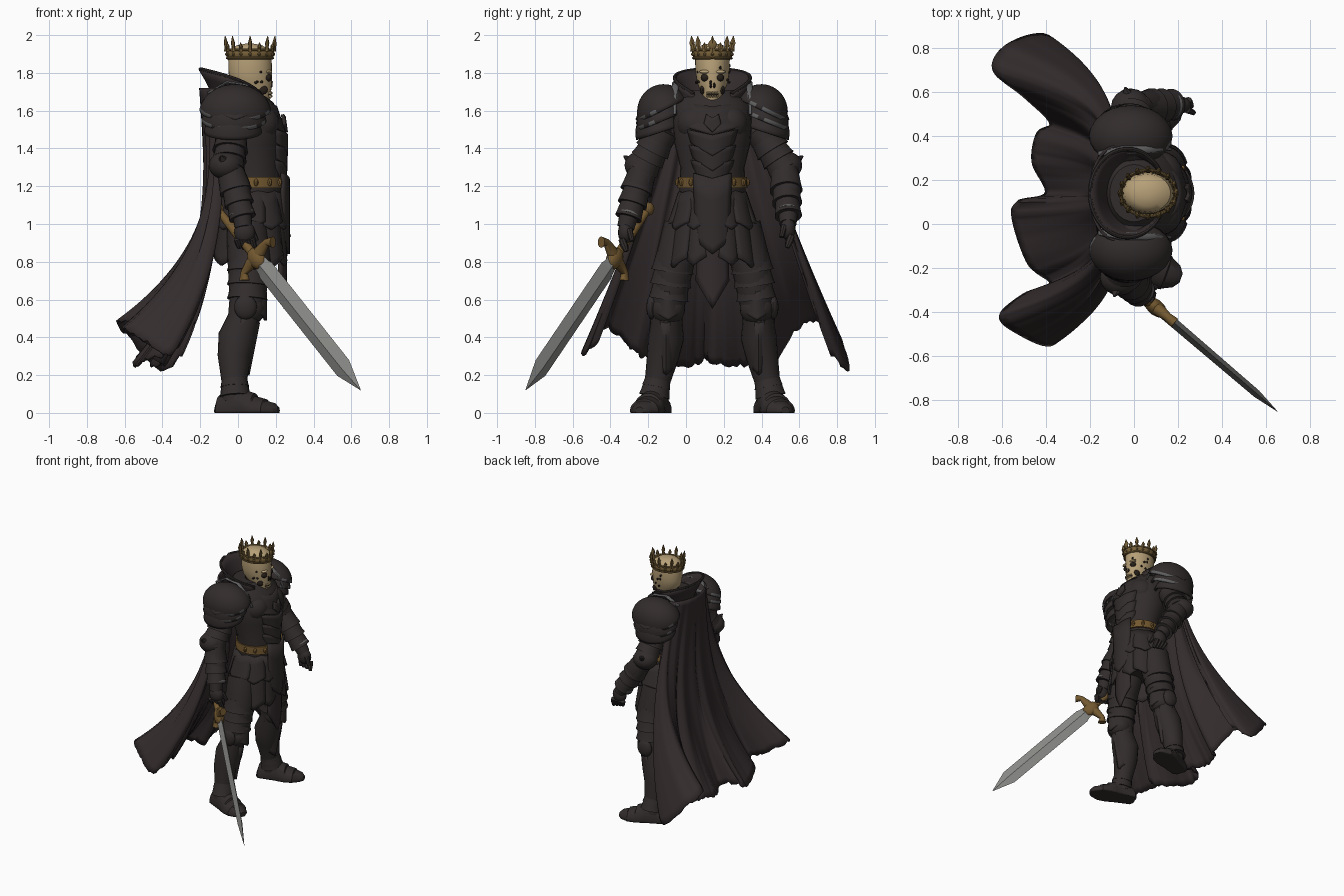
import bpy, bmesh, math, random
from math import sin, cos, pi, radians
from mathutils import Vector, Matrix

random.seed(4)
if "Cube" in bpy.data.objects:
    bpy.data.objects.remove(bpy.data.objects["Cube"])
MID = 0.14  # the figure's own centre line in y


def material(name, *rgb):
    m = bpy.data.materials.new(name)
    m.use_nodes = True
    m.diffuse_color = (*rgb, 1)
    m.node_tree.nodes["Principled BSDF"].inputs["Base Color"].default_value = (*rgb, 1)
    return m


ARMOUR = material("blackened_armour", .032, .025, .025)
CLOTH = material("cape_cloth", .034, .025, .026)
GOLD = material("old_gold", .17, .098, .029)
CROWN = material("crown_bronze", .18, .115, .04)
BONE = material("bone", .47, .35, .185)
STEEL = material("blade_steel", .25, .25, .24)
WORN = material("worn_edge", .12, .12, .12)
HOLLOW = material("hollow_black", .02, .014, .01)


def make(name, verts, faces, mat, thick=0, angle=38):
    me = bpy.data.meshes.new(name)
    me.from_pydata([tuple(v) for v in verts], [], faces)
    bm = bmesh.new()
    bm.from_mesh(me)
    bmesh.ops.recalc_face_normals(bm, faces=bm.faces)
    bm.to_mesh(me)
    bm.free()
    me.materials.append(mat)
    me.shade_smooth()
    me.set_sharp_from_angle(angle=radians(angle))
    ob = bpy.data.objects.new(name, me)
    bpy.context.collection.objects.link(ob)
    if thick:
        mod = ob.modifiers.new("thickness", "SOLIDIFY")
        mod.thickness, mod.offset = thick, 0
    return ob


def grid(name, rows, mat, thick=0, closed=False, caps=False, angle=38):
    n = len(rows[0])
    faces = [(r * n + c, r * n + (c + 1) % n, (r + 1) * n + (c + 1) % n, (r + 1) * n + c)
             for r in range(len(rows) - 1) for c in range(n if closed else n - 1)]
    if caps:
        faces += [tuple(range(n)), tuple(range((len(rows) - 1) * n, len(rows) * n))]
    return make(name, [v for row in rows for v in row], faces, mat, thick, angle)


def tube(name, stations, mat, n=20, flat=False, caps=True, thick=0, angle=38):
    """Loft of ellipses (x, y, z, depth radius, side radius) along a path."""
    pts = [Vector(s[:3]) for s in stations]
    rows = []
    for i, s in enumerate(stations):
        t = pts[min(i + 1, len(pts) - 1)] - pts[max(i - 1, 0)]
        t = Vector((0, 0, 1)) if flat else t.normalized()
        e1 = Vector((0, 1, 0)).cross(t).normalized()
        e2 = t.cross(e1)
        rows.append([pts[i] + e1 * s[3] * cos(a) + e2 * s[-1] * sin(a)
                     for a in (2 * pi * k / n for k in range(n))])
    return grid(name, rows, mat, thick, True, caps, angle)


def ball(name, loc, radii, mat, rot=(0, 0, 0), cut=None, seg=16):
    bm = bmesh.new()
    bmesh.ops.create_uvsphere(bm, u_segments=seg, v_segments=seg, radius=1)
    if cut is not None:
        bmesh.ops.delete(bm, geom=[v for v in bm.verts if v.co.z < cut], context="VERTS")
    bmesh.ops.scale(bm, vec=radii, verts=bm.verts)
    verts = [v.co.copy() for v in bm.verts]
    faces = [[v.index for v in f.verts] for f in bm.faces]
    bm.free()
    ob = make(name, verts, faces, mat, 0 if cut is None else .014)
    ob.location, ob.rotation_euler = loc, rot
    return ob


def plate(name, loc, top, bottom, height, point, mat=ARMOUR, yaw=0, curve=.04, lean=0):
    """Curved plate hanging down, with a central point and an outward lean."""
    rows = []
    for t in (0, .3, .6, .9, 1):
        rows.append([(lean * t - curve * v * v, v * (top + (bottom - top) * t),
                      -height * t - point * (1 - abs(v)) * (.4 + .6 * t))
                     for v in (k / 4 for k in range(-4, 5))])
    ob = grid(name, rows, mat, .016)
    ob.location, ob.rotation_euler = loc, (0, 0, yaw)
    return ob


def lames(name, a, b, r0, r1, count):
    """Overlapping flared bands from a to b."""
    a, b = Vector(a), Vector(b)
    for i in range(count):
        p, q = a.lerp(b, i / count), a.lerp(b, (i + 1.25) / count)
        r = r0 + (r1 - r0) * i / count
        tube(f"{name}_{i + 1}", [(*p, r * .9, r * .9), (*p.lerp(q, .75), r, r),
                                 (*q, r * 1.06, r * 1.06), (*q, r * .8, r * .8)], ARMOUR, 18)


# Torso, breastplate and belt
tube("torso", [(.05, MID, .9, .12, .16), (.07, MID, 1.05, .14, .17), (.09, MID, 1.2, .15, .175),
               (.08, MID, 1.3, .15, .17), (.06, MID, 1.42, .175, .2), (.05, MID, 1.54, .19, .21),
               (.02, MID, 1.64, .17, .2), (0, MID, 1.71, .11, .13)], ARMOUR, 28, True)
tube("belt", [(.09, MID, 1.19, .165, .185), (.09, MID, 1.25, .163, .183)], GOLD, 28, True)
for i in range(4):
    plate(f"belly_lame_{i + 1}", (.258 - .003 * i, MID, 1.5 - .08 * i), .13 - .01 * i,
          .11 - .01 * i, .07, .07, curve=.06)
plate("breastplate", (.2, MID, 1.64), .14, .17, .12, .05, curve=.08, lean=.05)
plate("chest_crest", (.246, MID, 1.58), .03, .045, .05, .045, curve=.012, lean=.01)
for s in (-1, 1):
    for a in (38, 62, 88):
        ball("belt_stud", (.09 + .166 * cos(radians(a)), MID + s * .186 * sin(radians(a)), 1.22),
             (.012, .012, .02), GOLD, seg=8)
    ball("breast_swell", (.12, MID + s * .09, 1.53), (.1, .1, .1), ARMOUR)

# Skirt of hanging plates and the long front panel
plate("front_panel", (.258, MID, 1.2), .07, .085, .5, .15, CLOTH, curve=.03, lean=-.01)
plate("front_panel_upper", (.266, MID, 1.27), .1, .085, .36, .07, curve=.035)
for s in (-1, 1):
    side = "left" if s > 0 else "right"
    for j, (ang, size, drop, lean) in enumerate(((30, .07, .35, .03), (62, .08, .36, .06),
                                                 (98, .09, .38, .08), (140, .1, .35, .06))):
        a = radians(ang)
        place = (.08 + .16 * cos(a), MID + s * .175 * sin(a), 1.18)
        plate(f"{side}_skirt_plate_{j + 1}", place, size * .8, size, drop, .05, yaw=s * a, lean=lean)
        plate(f"{side}_skirt_overlap_{j + 1}", place, size * .85, size, .17, .04, yaw=s * a, lean=lean * .8)

# Legs and boots
for s in (-1, 1):
    side = "left" if s > 0 else "right"
    y = lambda u: MID + s * u
    tube(f"{side}_leg", [(.05, y(.14), .98, .11, .12), (.06, y(.2), .8, .115, .105),
                         (.05, y(.23), .6, .095, .09), (.03, y(.24), .5, .085, .08),
                         (-.005, y(.245), .4, .1, .095), (-.02, y(.262), .3, .088, .085),
                         (-.02, y(.29), .17, .068, .068), (-.02, y(.3), .06, .07, .065)], ARMOUR)
    lames(f"{side}_thigh_lame", (.06, y(.2), .84), (.05, y(.23), .62), .108, .098, 3)
    ball(f"{side}_knee_guard", (.06, y(.235), .55), (.085, .09, .085), ARMOUR)
    plate(f"{side}_knee_flap", (.145, y(.235), .66), .05, .08, .12, .05, curve=.07)
    plate(f"{side}_shin_guard", (.108, y(.245), .5), .08, .045, .24, .06, curve=.09, lean=-.055)
    ball(f"{side}_knee_fin", (.04, y(.32), .56), (.06, .03, .065), ARMOUR)
    lames(f"{side}_ankle_lame", (-.02, y(.285), .2), (-.015, y(.305), .1), .072, .085, 2)
    profile = [(-.125, .03, .04), (-.11, .08, .06), (-.03, .135, .068), (.03, .13, .074),
               (.035, .11, .077), (.09, .092, .085), (.095, .076, .085), (.15, .062, .08),
               (.155, .052, .074), (.2, .04, .052), (.222, .02, .022)]
    boot = tube(f"{side}_boot", [(x, 0, .012, h, w) for x, h, w in profile], ARMOUR, 24)
    for v in boot.data.vertices:
        v.co.z = max(v.co.z, 0)
    boot.location, boot.rotation_euler = (.005, y(.31), 0), (0, 0, s * radians(20))

# Shoulders, arms and hands
ARM_PATHS = {-1: [(-.03, .26, 1.5), (-.05, .365, 1.3), (-.01, .395, 1.2), (.02, .44, 1.05), (.03, .46, .98)],
             1: [(-.02, .25, 1.5), (0, .375, 1.3), (.07, .395, 1.2), (.16, .4, 1.06), (.2, .4, 1)]}
for s, path in ARM_PATHS.items():
    side = "left" if s > 0 else "right"
    pts = [Vector((x, MID + s * u, z)) for x, u, z in path]
    tube(f"{side}_arm", [(*p, r, r) for p, r in zip(pts, (.085, .076, .076, .052, .045))], ARMOUR)
    lames(f"{side}_upper_arm_lame", pts[0].lerp(pts[1], .25), pts[1], .09, .082, 3)
    lames(f"{side}_forearm_lame", pts[1].lerp(pts[2], .4), pts[3], .082, .062, 3)
    ball(f"{side}_elbow_guard", pts[1] + Vector((-.015, s * .015, .01)), (.09, .085, .075), ARMOUR)
    out = pts[1] + Vector((-.02, s * .05, .02))
    tube(f"{side}_elbow_spike", [(*out, .05, .04), (*(out + Vector((-.02, s * .055, .04))), .004, .004)], ARMOUR, 8)
    tube(f"{side}_wrist_cuff", [(*pts[3].lerp(pts[2], .1), .066, .062), (*pts[3], .072, .068)], WORN, 18)
    hand = pts[4]
    ball(f"{side}_palm", hand + Vector((.005, 0, -.025)), (.055, .04, .06), ARMOUR)
    for k in range(4):
        base = hand + Vector((.045 - .027 * k, s * .02, -.06))
        tip = base + Vector((.015, -s * .025, -.065 + .006 * k))
        tube(f"{side}_finger_{k + 1}", [(*base, .017, .018), (*base.lerp(tip, .5), .017, .02),
                                        (*tip, .012, .012)], ARMOUR, 8)
    tube(f"{side}_thumb", [(*(hand + Vector((.04, -s * .02, -.01))), .018, .018),
                           (*(hand + Vector((.07, -s * .035, -.07))), .012, .012)], ARMOUR, 8)
    # overlapping shoulder domes with worn lower rims
    for i in range(3):
        dome = ball(f"{side}_shoulder_plate_{i + 1}", (-.015 - .006 * i, MID + s * (.25 + .012 * i), 1.585 - .06 * i),
                    (.185 - .018 * i, .14 - .008 * i, .15), ARMOUR, (-s * radians(26 - 4 * i), 0, 0), .1, 24)
        dome.data.materials.append(WORN)
        low = min(v.co.z for v in dome.data.vertices)
        for f in dome.data.polygons:
            if f.center.z < low + .02 and f.index % 2 and i < 2:
                f.material_index = 1
    plate(f"{side}_shoulder_scallop", (-.015, MID + s * .355, 1.67), .07, .11, .08, .04,
          yaw=s * pi / 2, curve=.05, lean=.045)
    for k in range(7):
        a = radians(-60 + 20 * k)
        ball(f"{side}_shoulder_rivet", (.16 * sin(a) - .015, MID + s * (.25 + .12 * cos(a)), 1.65),
             (.009, .009, .009), WORN, seg=8)
    tube(f"{side}_shoulder_ridge", [(.165, MID + s * .2, 1.58, .008, .008), (.12, MID + s * .2, 1.67, .008, .013),
                                    (.04, MID + s * .195, 1.735, .008, .018), (-.06, MID + s * .195, 1.75, .008, .018),
                                    (-.16, MID + s * .18, 1.69, .008, .012)], WORN, 8)

# Flared collar, open at the front
rows = []
for t in (0, .25, .5, .75, 1):
    row = []
    for k in range(-20, 21):
        f = k / 20
        a = radians(150) * f
        c, d = cos(a), sin(a)
        row.append((-.03 * t + .02 * (1 - t) - (.13 + .04 * t * t) * c, MID + (.14 + .06 * t) * d,
                    1.62 - .03 * f * f + t * (.2 - .1 * f ** 2)))
    rows.append(row)
grid("collar", rows, CLOTH, .018)
tube("collar_edge", [(*p, .01, .01) for p in rows[-1]], ARMOUR, 8)

# Skull
tube("skull", [(.13, MID, 1.625, .03, .028), (.115, MID, 1.655, .055, .048), (.09, MID, 1.7, .085, .062),
               (.07, MID, 1.745, .11, .08), (.065, MID, 1.8, .115, .09), (.063, MID, 1.88, .115, .092),
               (.062, MID, 1.92, .104, .086), (.06, MID, 1.945, .07, .06), (.06, MID, 1.955, .02, .02)], BONE, 28, True)
tube("neck", [(.03, MID, 1.6, .07, .065), (.045, MID, 1.72, .07, .06)], HOLLOW, 16, True)
for s in (-1, 1):
    ball("eye_socket", (.158, MID + s * .037, 1.775), (.021, .025, .021), HOLLOW)
    ball("cheek_hollow", (.13, MID + s * .052, 1.71), (.028, .014, .024), HOLLOW)
    ball("brow", (.163, MID + s * .038, 1.806), (.018, .032, .01), BONE)
    ball("nostril", (.174, MID + s * .009, 1.735), (.009, .008, .016), HOLLOW, seg=8)
ball("mouth", (.152, MID, 1.685), (.026, .035, .016), HOLLOW)
for k in range(-3, 4):
    for z in (1.694, 1.676):
        ball("tooth", (.177 - .0011 * k * k, MID + k * .009, z), (.006, .0038, .007), BONE, seg=8)
for k in range(14):
    a, z = random.uniform(-1.9, 1.9), random.uniform(1.74, 1.86)
    ball("skull_pit", (.065 + .112 * cos(a), MID + .088 * sin(a), z), (.008, .008, random.uniform(.005, .01)), HOLLOW, seg=8)

# Crown
tube("crown_band", [(.064, MID, 1.875, .119, .097), (.064, MID, 1.895, .122, .101), (.064, MID, 1.925, .125, .105)],
     CROWN, 32, True, False, .008)
for z, r in ((1.878, .122), (1.922, .126)):
    tube("crown_rim", [(.064 + r * cos(a), MID + (r - .02) * sin(a), z, .006, .006)
                       for a in (2 * pi * k / 33 + .1 for k in range(34))], CROWN, 8)
for k in range(16):
    a, tall = 2 * pi * k / 16, .08 if k % 2 == 0 else .045
    d = Vector((cos(a), .84 * sin(a), 0))
    p = Vector((.064, MID, 1.915)) + d * .124
    tip = p + d * .008 + Vector((0, 0, tall))
    tube("crown_spike", [(*p, .014, .016), (*p.lerp(tip, .3), .009, .011), (*p.lerp(tip, .55), .011, .017),
                         (*tip, .002, .002)], CROWN, 6)
    ball("crown_bead", p + Vector((0, 0, -.016)), (.009, .009, .009), CROWN, seg=8)
ball("crown_jewel", (.193, MID, 1.95), (.01, .022, .026), CROWN)

# Cape: a gathered top edge flowing into a folded, ragged hem
HEM = [Vector(p) for p in (
    (-.3, -.46, .38), (-.38, -.55, .31), (-.52, -.5, .4), (-.61, -.42, .45), (-.5, -.32, .38), (-.38, -.27, .32),
    (-.48, -.18, .28), (-.55, .02, .25), (-.53, .1, .29), (-.4, .14, .27), (-.46, .28, .25), (-.44, .41, .27),
    (-.38, .46, .26), (-.5, .58, .44), (-.64, .7, .48), (-.58, .81, .4), (-.41, .86, .22), (-.29, .76, .32))]


def along(points, f):
    i = min(int(f * (len(points) - 1)), len(points) - 2)
    u = f * (len(points) - 1) - i
    a, b, c, d = (points[max(0, min(len(points) - 1, i + k))] for k in (-1, 0, 1, 2))
    return (b * 2 + (c - a) * u + (a * 2 - b * 5 + c * 4 - d) * u ** 2 + (b * 3 - a - c * 3 + d) * u ** 3) / 2


COLS, ROWS = 120, 36
rag = [random.uniform(-.012, .012) for _ in range(COLS + 1)]
rows = []
for r in range(ROWS + 1):
    t, row = r / ROWS, []
    for c in range(COLS + 1):
        f = c / COLS
        hem, a = along(HEM, f), (f - .5) * pi
        top = Vector((-.08 - .12 * cos(a), MID + .21 * sin(a), 1.72))
        ease, spread = t ** 3.2, t ** 1.25
        fold = .012 * sin(f * pi * 18) * sin(pi * t)
        row.append((top.x + (hem.x - top.x) * ease + .045 * sin(pi * t) * cos(a) + fold,
                    top.y + (hem.y - top.y) * spread,
                    top.z + (hem.z + rag[c] - top.z) * t))
    rows.append(row)
grid("cape", rows, CLOTH, .012, angle=80)

# Sword, built along its own axis and then laid into the right hand
pommel, point = Vector((-.11, -.2, 1.08)), Vector((.65, -.85, .12))
axis = (point - pommel).normalized()
across = Vector((.16, -.13, .2))
across = (across - axis * across.dot(axis)).normalized()
frame = Matrix((across, axis.cross(across), axis)).transposed().to_4x4()
frame.translation = pommel
reach = (point - pommel).length
sword = [
    tube("sword_blade", [(0, 0, .38, .04, .022), (0, 0, .45, .05, .022), (0, 0, .47, .058, .022),
                         (0, 0, reach - .17, .058, .018), (0, 0, reach, .001, .001)], STEEL, 4, True, angle=15),
    tube("sword_grip", [(0, 0, .03, .02, .02), (0, 0, .18, .025, .024), (0, 0, .37, .022, .022)], GOLD, 14, True),
    ball("sword_pommel", (0, 0, 0), (.036, .03, .036), GOLD),
    ball("sword_guard_hub", (0, 0, .38), (.05, .036, .065), GOLD),
    tube("sword_guard", [(-.14, 0, .4, .03, .024), (-.11, 0, .37, .02, .02), (-.05, 0, .37, .032, .028), (0, 0, .38, .04, .03),
                         (.05, 0, .37, .032, .028), (.11, 0, .37, .02, .02), (.14, 0, .4, .03, .024)], GOLD, 12)]
for part in sword:
    part.matrix_world = frame @ part.matrix_basis
